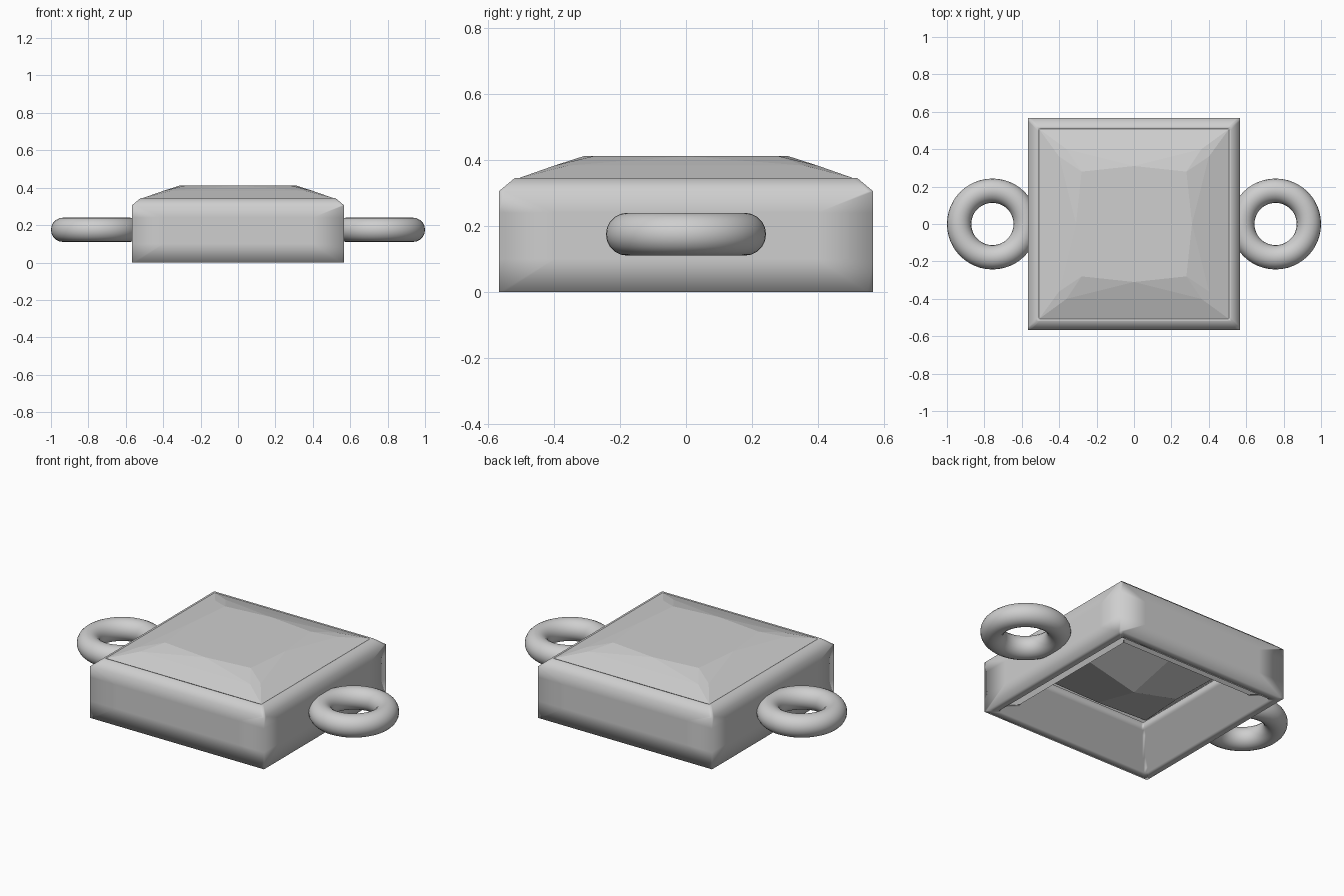
import bpy, bmesh, math
from mathutils import Vector

if "Cube" in bpy.data.objects:
    bpy.data.objects.remove(bpy.data.objects["Cube"])

grey = bpy.data.materials.new("satin grey")
grey.diffuse_color = (0.62, 0.62, 0.62, 1)
grey.use_nodes = True
grey.node_tree.nodes["Principled BSDF"].inputs["Base Color"].default_value = grey.diffuse_color


def make_object(name, bm):
    bmesh.ops.recalc_face_normals(bm, faces=bm.faces)
    mesh = bpy.data.meshes.new(name)
    bm.to_mesh(mesh)
    bm.free()
    mesh.materials.append(grey)
    obj = bpy.data.objects.new(name, mesh)
    bpy.context.collection.objects.link(obj)
    return obj


# Square bezel: closed wall section swept round a square
# (half width, height, spread of the support points along each side)
section = [(0.568, 0, 0.97), (0.568, 0.10, 0.7), (0.568, 0.24, 0.7),
           (0.568, 0.305, 0.97), (0.52, 0.345, 0.97), (0.507, 0.345, 0.97),
           (0.507, 0.30, 0.97), (0.40, 0.22, 0.97), (0.40, 0.17, 0.97),
           (0.44, 0.17, 0.97), (0.44, 0.03, 0.97), (0.515, 0.03, 0.97),
           (0.515, 0, 0.97)]
bm = bmesh.new()
loops = []
for h, z, spread in section:
    loop = []
    for side in range(4):
        c, s = ((1, 0), (0, 1), (-1, 0), (0, -1))[side]
        for t in (-1, -spread, spread):
            loop.append(bm.verts.new((h * (c - t * s), h * (s + t * c), z)))
    loops.append(loop)
n = len(loops[0])
for i, low in enumerate(loops):
    high = loops[(i + 1) % len(loops)]
    for j in range(n):
        k = (j + 1) % n
        bm.faces.new((low[j], low[k], high[k], high[j]))
for f in bm.faces:
    f.smooth = True
make_object("bezel", bm)

# Faceted square stone: hull of one quadrant of corner points, turned four times
quadrant = [(0.508, 0.508, 0.345), (0.508, 0.508, 0.32),   # girdle
            (0.40, 0.36, 0.383), (0.36, 0.40, 0.383),      # crown facets
            (0.28, 0.28, 0.412), (0.0, 0.31, 0.412),       # table
            (0.0, 0.30, 0.15)]                             # pavilion ridges
points = {(0, 0, 0.08)}
for x, y, z in quadrant:
    for _ in range(4):
        points.add((round(x, 4), round(y, 4), z))
        x, y = -y, x
bm = bmesh.new()
for p in sorted(points):
    bm.verts.new(Vector(p))
bmesh.ops.convex_hull(bm, input=bm.verts)
bmesh.ops.dissolve_limit(bm, angle_limit=math.radians(0.5),
                         verts=bm.verts, edges=bm.edges)
make_object("stone", bm)

# Link ring on each side
for name, sx in (("left_ring", -1), ("right_ring", 1)):
    bpy.ops.mesh.primitive_torus_add(
        location=(sx * 0.757, 0, 0.175), major_radius=0.178,
        minor_radius=0.065, major_segments=48, minor_segments=20)
    ring = bpy.context.object
    ring.name = name
    ring.data.materials.append(grey)
    bpy.ops.object.shade_smooth()
